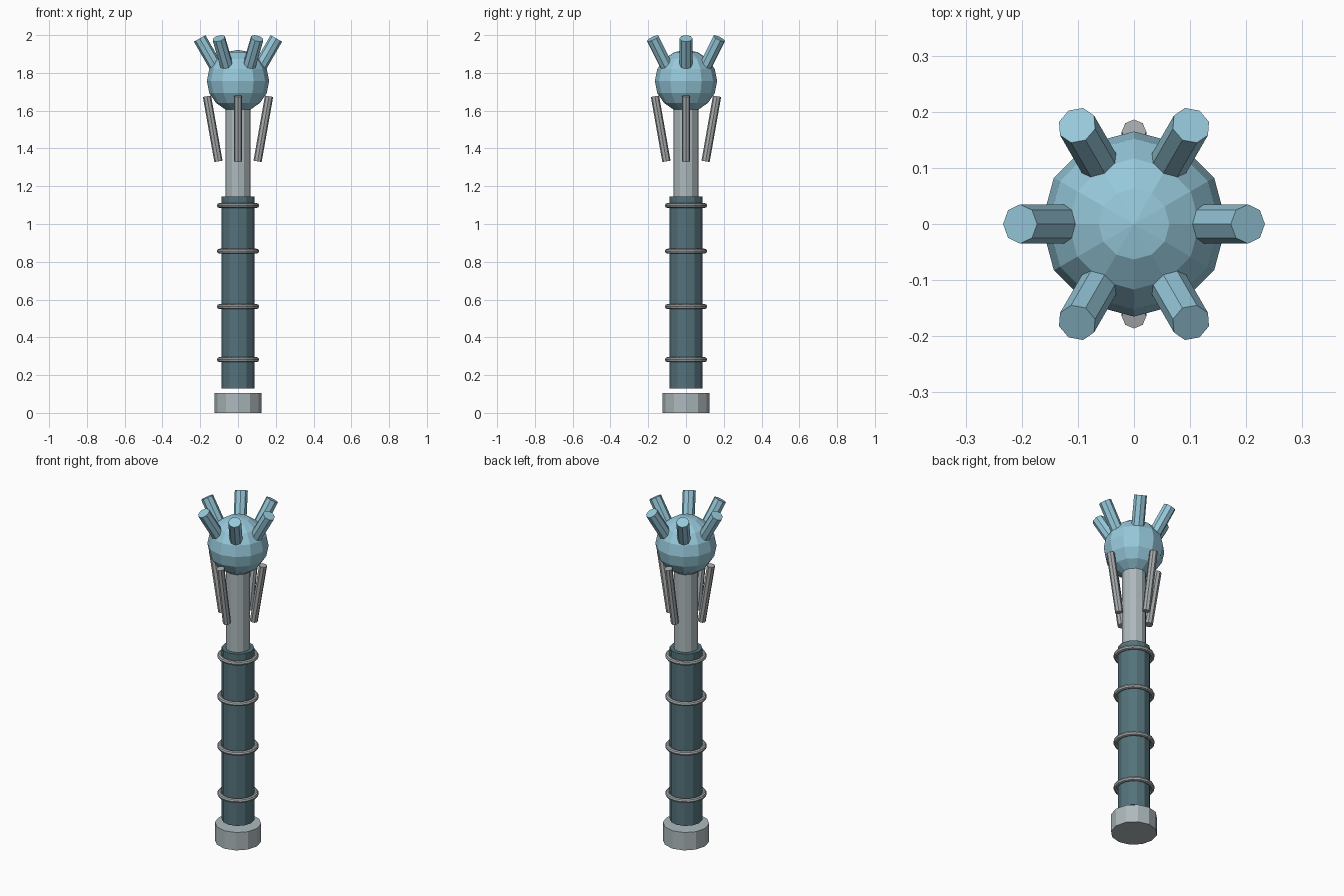
import bpy
import math
from mathutils import Matrix, Vector

if "Cube" in bpy.data.objects:
    bpy.data.objects.remove(bpy.data.objects["Cube"])


def material(name, rgb):
    m = bpy.data.materials.new(name)
    m.diffuse_color = (*rgb, 1.0)
    m.use_nodes = True
    m.node_tree.nodes["Principled BSDF"].inputs["Base Color"].default_value = m.diffuse_color
    return m


BLUE = material("pale blue", (0.305, 0.578, 0.70))
TEAL = material("dark teal", (0.088, 0.168, 0.195))
GREY = material("light grey", (0.42, 0.485, 0.505))
STEEL = material("steel grey", (0.39, 0.41, 0.42))


def finish(name, mat):
    ob = bpy.context.object
    ob.name = name
    ob.data.materials.append(mat)
    return ob


def upright(name, mat, radius, z0, z1, sides=12):
    bpy.ops.mesh.primitive_cylinder_add(
        vertices=sides, radius=radius, depth=z1 - z0, location=(0, 0, (z0 + z1) / 2))
    return finish(name, mat)


def leaning(name, mat, radius, length, reach, z, tilt, turn, sides=8):
    """Cylinder leaning outward by tilt, centred at reach from the axis, turned about z."""
    bpy.ops.mesh.primitive_cylinder_add(vertices=sides, radius=radius, depth=length)
    ob = finish(name, mat)
    ob.matrix_world = (Matrix.Rotation(turn, 4, 'Z')
                       @ Matrix.Translation(Vector((reach, 0, z)))
                       @ Matrix.Rotation(tilt, 4, 'Y'))
    return ob


# Pommel, grip and neck
upright("pommel", GREY, 0.125, 0.0, 0.106)
upright("grip", TEAL, 0.088, 0.128, 1.146)
upright("neck", GREY, 0.066, 1.12, 1.66)

# Grip rings
for i, z in enumerate((0.282, 0.563, 0.856, 1.098)):
    bpy.ops.mesh.primitive_torus_add(
        major_segments=16, minor_segments=8, major_radius=0.099,
        minor_radius=0.013, location=(0, 0, z))
    finish(f"grip_ring_{i + 1}", STEEL)

# Round head
bpy.ops.mesh.primitive_uv_sphere_add(
    segments=12, ring_count=8, radius=0.165, location=(0, 0, 1.757))
finish("head", BLUE)

# Six studs around the head
L, T = 0.19, math.radians(30)
for i in range(6):
    leaning(f"head_stud_{i + 1}", BLUE, 0.035, L,
            0.203 - L / 2 * math.sin(T), 1.9825 - L / 2 * math.cos(T),
            T, i * math.pi / 3)

# Four slanted rods below the head
for i in range(4):
    leaning(f"neck_rod_{i + 1}", STEEL, 0.022, 0.35, 0.134, 1.504,
            math.radians(10), i * math.pi / 2)
